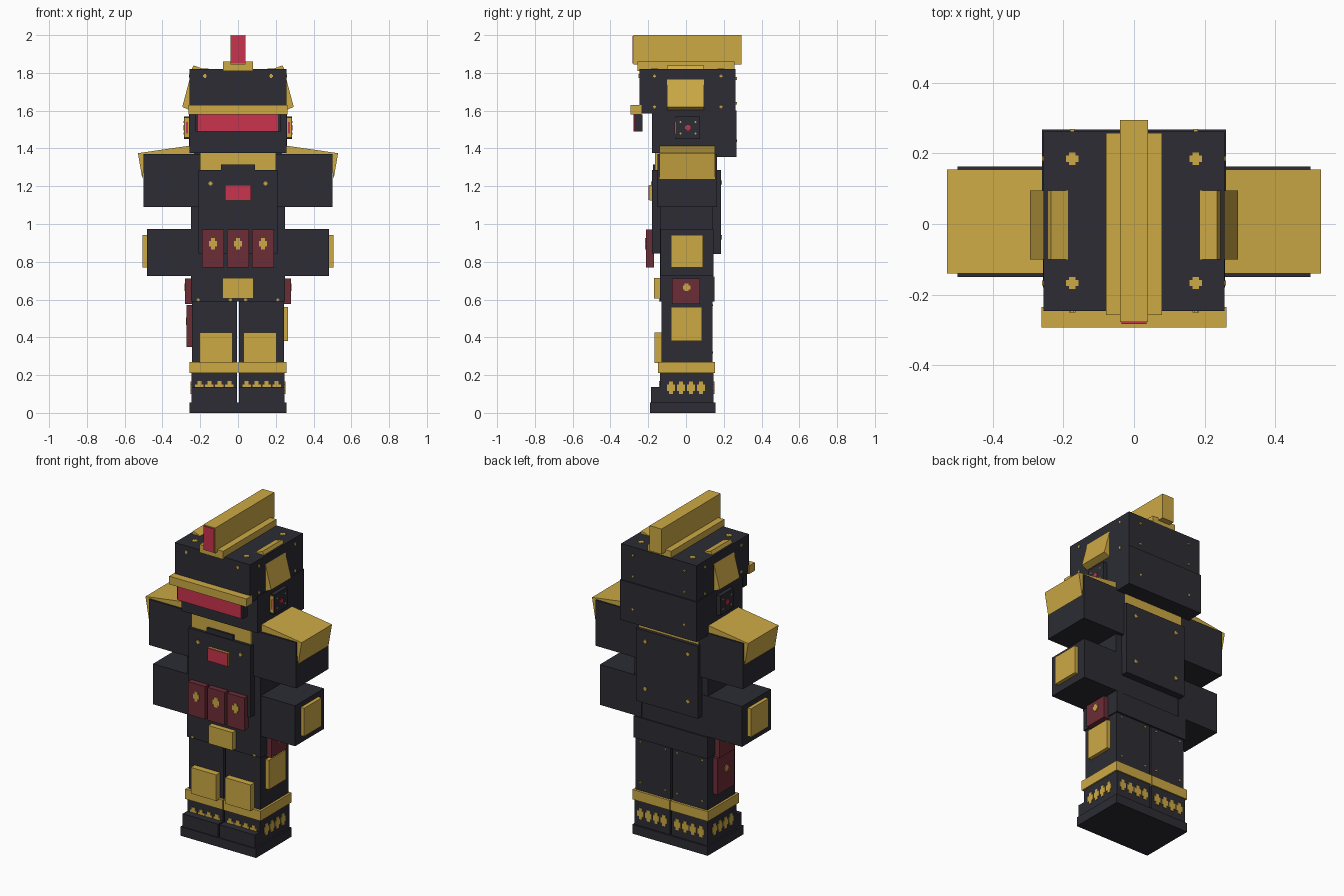
import bpy
import bmesh
from mathutils import Vector

start_cube = bpy.data.objects.get("Cube")
if start_cube:
    bpy.data.objects.remove(start_cube, do_unlink=True)


def make_material(name, red, green, blue):
    material = bpy.data.materials.new(name)
    material.use_nodes = True
    colour = (red, green, blue, 1)
    material.diffuse_color = colour
    material.node_tree.nodes["Principled BSDF"].inputs["Base Color"].default_value = colour
    return material


dark = make_material("charcoal armour", .025, .025, .034)
gold = make_material("gold trim", .61, .40, .06)
crimson = make_material("crimson glow", .58, .033, .075)
maroon = make_material("maroon leather", .155, .026, .038)


def finish(name, bm, material):
    bmesh.ops.recalc_face_normals(bm, faces=bm.faces)
    mesh = bpy.data.meshes.new(name)
    bm.to_mesh(mesh)
    bm.free()
    mesh.materials.append(material)
    obj = bpy.data.objects.new(name, mesh)
    bpy.context.collection.objects.link(obj)
    return obj


def add_block(bm, low, high):
    low, high = Vector(low), Vector(high)
    verts = bmesh.ops.create_cube(bm, size=1)["verts"]
    bmesh.ops.scale(bm, vec=high - low, verts=verts)
    bmesh.ops.translate(bm, vec=(low + high) / 2, verts=verts)


def box(name, material, x, y, z):
    """Block spanning the (low, high) ranges x, y and z."""
    bm = bmesh.new()
    add_block(bm, *zip(x, y, z))
    return finish(name, bm, material)


def centred(name, material, half, y, z):
    return box(name, material, (-half, half), y, z)


def pair(name, material, x, y, z):
    box("left_" + name, material, x, y, z)
    box("right_" + name, material, (-x[1], -x[0]), y, z)


def wedge_pair(name, material, profile, y):
    """Extrude an (x, z) profile along y on both sides."""
    for side, sign in (("left_", 1), ("right_", -1)):
        bm = bmesh.new()
        face = bm.faces.new([bm.verts.new((sign * px, y[0], pz)) for px, pz in profile])
        moved = bmesh.ops.extrude_face_region(bm, geom=[face])["geom"]
        verts = [v for v in moved if isinstance(v, bmesh.types.BMVert)]
        bmesh.ops.translate(bm, vec=(0, y[1] - y[0], 0), verts=verts)
        finish(side + name, bm, material)


def stud(name, material, centre, axis, wide, tall):
    """Thin stepped cross lying across the given axis."""
    bm = bmesh.new()
    u, v = [i for i in range(3) if i != axis]
    for a, b in ((1, .5), (.5, 1)):
        half = Vector((.004, .004, .004))
        half[u], half[v] = wide * a / 2, tall * b / 2
        add_block(bm, Vector(centre) - half, Vector(centre) + half)
    finish(name, bm, material)


# Helmet
centred("helmet_top", dark, .256, (-.247, .262), (1.585, 1.82))
centred("helmet_back", dark, .26, (-.05, .268), (1.355, 1.6))
centred("face", dark, .258, (-.18, .0), (1.375, 1.6))
centred("brow", gold, .262, (-.293, -.235), (1.58, 1.63))
centred("visor_frame", dark, .225, (-.272, -.23), (1.49, 1.58))
centred("visor_glow", crimson, .213, (-.277, -.27), (1.49, 1.58))
centred("crest_base", gold, .08, (-.258, .258), (1.81, 1.86))
centred("crest", gold, .04, (-.278, .295), (1.845, 2))
centred("crest_glow", crimson, .036, (-.283, -.276), (1.85, 1.995))
wedge_pair("helmet_side_fin", gold, [(.25, 1.77), (.255, 1.77), (.295, 1.62), (.25, 1.6)], (-.1, .095))
wedge_pair("helmet_top_fin", gold, [(.187, 1.815), (.187, 1.822), (.235, 1.84), (.247, 1.815)], (-.1, .095))

# Ear pieces with lights
pair("ear", dark, (.25, .285), (-.055, .075), (1.45, 1.57))
pair("ear_front_trim", gold, (.26, .282), (-.059, -.054), (1.46, 1.56))
pair("ear_front_light", crimson, (.266, .276), (-.062, -.058), (1.48, 1.54))
for sign in (-1, 1):
    stud("ear_light", crimson, (sign * .285, .01, 1.51), 0, .03, .03)
    for y in (-.03, .05):
        for z in (1.48, 1.54):
            stud("ear_stud", gold, (sign * .284, y, z), 0, .01, .01)

# Helmet studs
for x in (-.175, .175):
    stud("helmet_front_stud", gold, (x, -.247, 1.783), 1, .018, .02)
    for y in (-.167, .185):
        stud("helmet_top_stud", gold, (x, y, 1.82), 2, .035, .035)
        for z in (1.62, 1.783):
            stud("helmet_side_stud", gold, (x / .175 * .256, y, z), 0, .014, .016)
    for z in (1.44, 1.64, 1.77):
        stud("helmet_back_stud", gold, (x, .265, z), 1, .014, .014)

# Torso
centred("torso", dark, .25, (-.138, .143), (.72, 1.36))
centred("chest_plate", dark, .21, (-.18, -.13), (.845, 1.285))
centred("back_plate", dark, .21, (.13, .186), (.84, 1.285))
centred("collar", gold, .202, (-.163, .165), (1.28, 1.388))
centred("collar_notch", dark, .09, (-.175, -.16), (1.28, 1.315))
centred("chest_lamp", gold, .07, (-.194, -.175), (1.125, 1.207))
centred("chest_lamp_glow", crimson, .068, (-.199, -.193), (1.127, 1.205))
for x in (-.145, .145):
    stud("chest_stud", gold, (x, -.18, 1.215), 1, .022, .022)
    for z in (.93, 1.22):
        stud("back_stud", gold, (x, .186, z), 1, .022, .022)

# Belly pouches
for x in (-.133, 0, .133):
    box("belly_pouch", maroon, (x - .058, x + .058), (-.212, -.17), (.77, .972))
    stud("pouch_clasp", gold, (x, -.212, .895), 1, .042, .06)

# Arms
pair("upper_arm", dark, (.2, .5), (-.15, .163), (1.09, 1.37))
pair("forearm", dark, (.2, .482), (-.135, .145), (.725, .973))
pair("forearm_plate", gold, (.47, .505), (-.08, .09), (.77, .943))
wedge_pair("shoulder_pad", gold, [(.23, 1.365), (.23, 1.418), (.53, 1.375), (.506, 1.237), (.49, 1.365)], (-.14, .154))

# Hips
centred("hips", dark, .25, (-.138, .15), (.59, .722))
centred("buckle", gold, .082, (-.17, -.13), (.605, .715))
pair("hip_pouch", maroon, (.24, .28), (-.075, .075), (.576, .712))
for sign in (-1, 1):
    stud("hip_clasp", gold, (sign * .28, .003, .665), 0, .04, .042)

# Legs and boots
pair("leg", dark, (.006, .243), (-.13, .14), (.05, .6))
pair("knee_pad", gold, (.03, .203), (-.168, -.12), (.265, .425))
pair("leg_band", gold, (.003, .256), (-.147, .154), (.21, .27))
pair("boot", dark, (.005, .247), (-.138, .146), (.04, .21))
pair("boot_toe", dark, (.005, .245), (-.186, -.13), (.05, .136))
pair("boot_sole", dark, (.0, .256), (-.19, .155), (0, .056))
box("left_thigh_plate", gold, (.23, .266), (-.08, .085), (.38, .56))
box("right_thigh_pouch", maroon, (-.272, -.23), (-.08, .085), (.35, .572))
stud("thigh_clasp", gold, (-.272, .0, .485), 0, .035, .04)

# Boot studs: outer side, front and back of each boot
for sign in (-1, 1):
    for step in range(4):
        shift = (step - 1.5) * .053
        stud("boot_side_stud", gold, (sign * .247, shift, .133), 0, .044, .068)
        stud("boot_front_stud", gold, (sign * .125 + shift, -.138, .135), 1, .044, .066)
        stud("boot_back_stud", gold, (sign * .125 + shift, .146, .133), 1, .044, .068)
    for x in (.04, .21):
        stud("thigh_front_stud", gold, (sign * x, -.138, .598), 1, .018, .014)
        for z in (.32, .57):
            stud("thigh_back_stud", gold, (sign * x, .14, z), 1, .01, .01)
